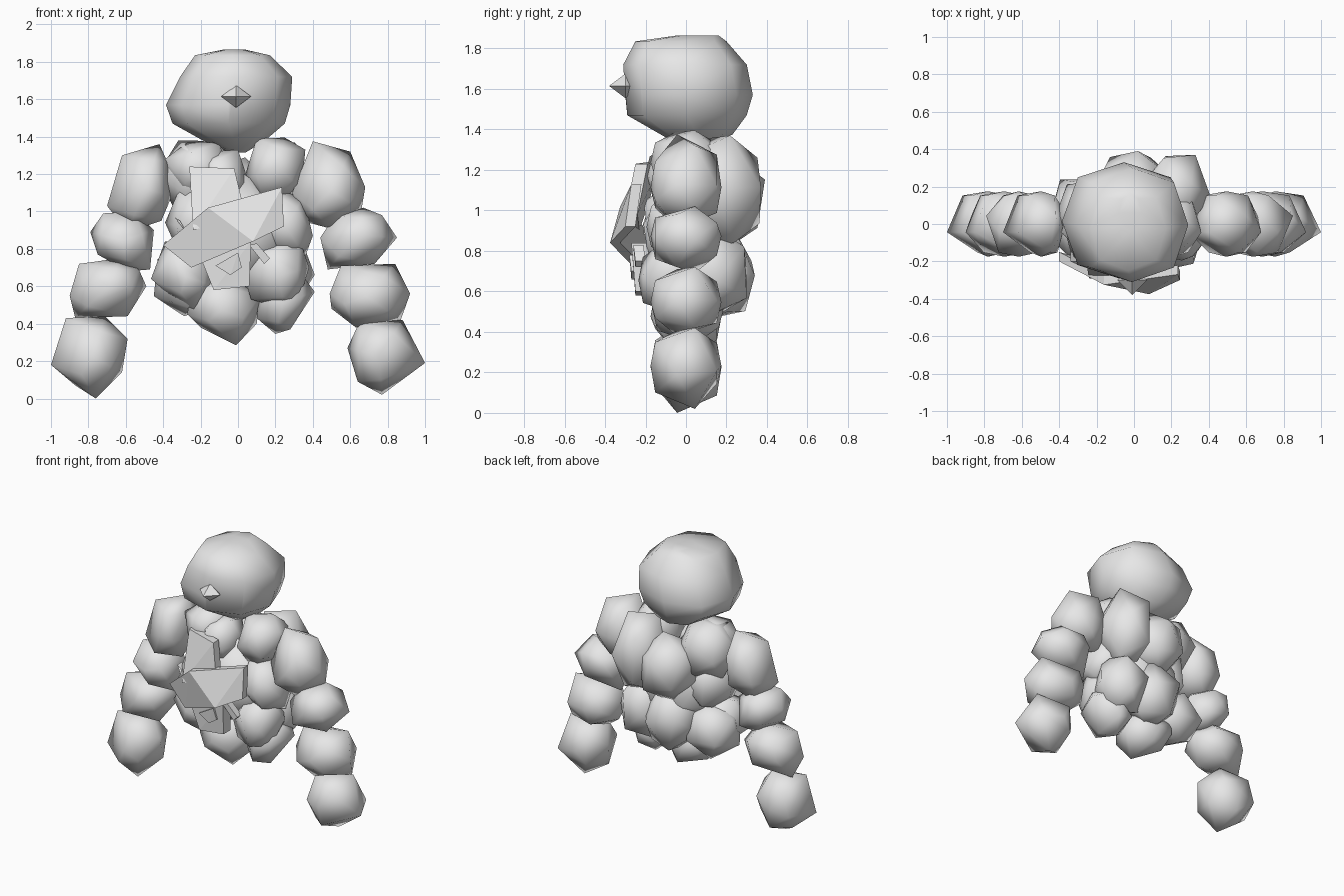
import bpy, bmesh, math, random
from mathutils import Vector, Euler

cube = bpy.data.objects.get("Cube")
if cube:
    bpy.data.objects.remove(cube, do_unlink=True)

rng = random.Random(4)

stone = bpy.data.materials.new("pale grey stone")
stone.use_nodes = True
colour = (0.8, 0.8, 0.8, 1)
stone.diffuse_color = colour
stone.node_tree.nodes["Principled BSDF"].inputs["Base Color"].default_value = colour


def finish(name, bm, smooth):
    """Turn a bmesh into a named stone object."""
    bmesh.ops.recalc_face_normals(bm, faces=bm.faces)
    for face in bm.faces:
        face.smooth = smooth
    mesh = bpy.data.meshes.new(name)
    bm.to_mesh(mesh)
    bm.free()
    mesh.materials.append(stone)
    obj = bpy.data.objects.new(name, mesh)
    bpy.context.scene.collection.objects.link(obj)
    return obj


def rock(name, xs, ys, zs):
    """Rough twenty-sided boulder fitted to the given ranges."""
    bm = bmesh.new()
    bmesh.ops.create_icosphere(bm, subdivisions=1, radius=1)
    turn = Euler([rng.uniform(0, math.tau) for _ in range(3)]).to_matrix()
    for v in bm.verts:
        v.co = turn @ v.co * rng.uniform(0.96, 1.04)
    for axis, (low, high) in enumerate((xs, ys, zs)):
        values = [v.co[axis] for v in bm.verts]
        start, span = min(values), max(values) - min(values)
        for v in bm.verts:
            v.co[axis] = low + (v.co[axis] - start) / span * (high - low)
    return finish(name, bm, True)


def hull(name, points, smooth=False):
    """Convex solid around a few points."""
    bm = bmesh.new()
    for p in points:
        bm.verts.new(p)
    result = bmesh.ops.convex_hull(bm, input=bm.verts)
    loose = {g for g in result["geom_interior"] if isinstance(g, bmesh.types.BMVert)}
    bmesh.ops.delete(bm, geom=list(loose), context="VERTS")
    bmesh.ops.dissolve_limit(bm, angle_limit=math.radians(1),
                             verts=bm.verts, edges=bm.edges)
    return finish(name, bm, smooth)


def slab(name, corners, depth):
    """Flat stone plate given by its front corners and its thickness."""
    back = Vector((0, depth, 0))
    front = [Vector(c) for c in corners]
    return hull(name, front + [c + back for c in front])


def boulder(name, outline, y=0, half=0.175):
    """Rounded boulder with a given front outline, bulging to front and back."""
    rim = [Vector((x, y, z)) for x, z in outline]
    centre = sum(rim, Vector()) / len(rim)
    points = [centre + Vector((0, s * half, 0)) for s in (-1, 1)]
    for i, p in enumerate(rim):
        side = half if i % 2 else -half
        points.append(p + Vector((0, side * 0.25, 0)))
        points.append(centre.lerp(p, 0.62) - Vector((0, side * 0.87, 0)))
    return hull(name, points, smooth=True)


# Head: faceted boulder lofted from uneven rings (z, x range, y range)
head_rings = [
    (1.315, (-0.04, 0.04), (-0.02, 0.08)),
    (1.375, (-0.18, 0.14), (-0.12, 0.23)),
    (1.47, (-0.35, 0.25), (-0.29, 0.30)),
    (1.57, (-0.385, 0.28), (-0.30, 0.33)),
    (1.72, (-0.31, 0.29), (-0.31, 0.30)),
    (1.835, (-0.23, 0.17), (-0.25, 0.20)),
    (1.865, (-0.08, 0.04), (-0.04, 0.16)),
]
points = []
sides = 8
for z, (x0, x1), (y0, y1) in head_rings:
    for i in range(sides):
        a = math.tau * i / sides
        # slightly squared-off oval
        c, s = (math.copysign(abs(f) ** 0.85, f) for f in (math.cos(a), math.sin(a)))
        points.append(((x0 + x1) / 2 + (x1 - x0) / 2 * c,
                       (y0 + y1) / 2 + (y1 - y0) / 2 * s, z))
hull("head", points, smooth=True)

# Nose: small pointed gem
nose = Vector((-0.01, -0.3, 1.615))
hull("nose", [nose + Vector(d) for d in (
    (-0.08, 0, 0), (0.08, 0, 0), (0, -0.08, 0),
    (0, 0.08, 0), (0, 0, 0.06), (0, 0, -0.06))])

# Arms: chains of four boulders with their front outlines
boulder("right_shoulder", [(-0.62, 1.3), (-0.42, 1.36), (-0.38, 1.27), (-0.355, 1.08),
                           (-0.41, 0.95), (-0.59, 0.89), (-0.7, 1.03)])
boulder("right_upper_arm", [(-0.72, 0.99), (-0.79, 0.89), (-0.75, 0.77), (-0.59, 0.68),
                            (-0.47, 0.69), (-0.45, 0.9), (-0.55, 1.0)])
boulder("right_forearm", [(-0.85, 0.72), (-0.63, 0.75), (-0.53, 0.69), (-0.49, 0.6),
                          (-0.59, 0.44), (-0.87, 0.43), (-0.9, 0.55)])
boulder("right_hand", [(-0.92, 0.43), (-0.71, 0.44), (-0.59, 0.32), (-0.62, 0.14),
                       (-0.76, 0), (-0.87, 0.07), (-1, 0.18)])
boulder("left_shoulder", [(0.4, 1.375), (0.6, 1.32), (0.68, 1.13), (0.66, 1.01),
                          (0.49, 0.91), (0.34, 0.95), (0.29, 1.1)])
boulder("left_upper_arm", [(0.52, 0.98), (0.67, 1.02), (0.77, 0.98), (0.85, 0.86),
                           (0.73, 0.72), (0.48, 0.69), (0.44, 0.86)])
boulder("left_forearm", [(0.55, 0.71), (0.84, 0.72), (0.92, 0.56), (0.87, 0.42),
                         (0.63, 0.38), (0.5, 0.48), (0.49, 0.56)])
boulder("left_hand", [(0.65, 0.41), (0.88, 0.42), (1, 0.19), (0.77, 0.02),
                      (0.64, 0.09), (0.585, 0.27)])

# Back boulders
for name, *ranges in (
    ("back_upper_left", (0.04, 0.41), (-0.02, 0.37), (0.82, 1.37)),
    ("back_upper_middle", (-0.21, 0.20), (0.0, 0.39), (0.81, 1.29)),
    ("back_upper_right", (-0.43, 0.0), (-0.12, 0.23), (0.99, 1.38)),
    ("back_lower_left", (0.04, 0.41), (-0.06, 0.30), (0.47, 0.91)),
    ("back_lower_middle", (-0.21, 0.19), (-0.02, 0.34), (0.46, 0.90)),
    ("back_lower_right", (-0.45, -0.08), (-0.10, 0.24), (0.44, 0.83)),
    ("torso_core", (-0.3, 0.3), (-0.21, 0.25), (0.55, 1.2)),
    ("chest_right", (-0.39, -0.03), (-0.21, 0.2), (0.74, 1.14)),
):
    rock(name, *ranges)

# Chest and belly boulders with their front outlines
boulder("chest_upper_right", [(-0.39, 1.28), (-0.27, 1.37), (-0.1, 1.37), (-0.05, 1.2),
                              (-0.12, 1.06), (-0.33, 1.1)])
boulder("chest_upper_middle", [(-0.22, 1.22), (-0.15, 1.32), (0, 1.33), (0.06, 1.15),
                               (-0.05, 1), (-0.2, 1.05)], -0.04, 0.16)
boulder("chest_upper_left", [(0.1, 1.39), (0.25, 1.395), (0.36, 1.33), (0.34, 1.12),
                             (0.15, 1.02), (0.03, 1.17)])
boulder("chest_left", [(0.4, 0.87), (0.35, 1.08), (0.15, 1.13), (0.07, 0.92),
                       (0.2, 0.75), (0.36, 0.76)], -0.02)
boulder("belly_right", [(-0.465, 0.64), (-0.32, 0.51), (-0.23, 0.47), (-0.12, 0.6),
                        (-0.15, 0.85), (-0.39, 0.84)], -0.02)
boulder("belly_left", [(0.07, 0.53), (0.25, 0.475), (0.33, 0.53), (0.38, 0.7),
                       (0.33, 0.85), (0.12, 0.84), (0.03, 0.66)], -0.06)
boulder("hip_middle", [(-0.27, 0.45), (-0.2, 0.38), (-0.01, 0.285), (0.1, 0.4),
                       (0.12, 0.55), (-0.1, 0.68), (-0.26, 0.58)])
boulder("hip_left", [(0.1, 0.43), (0.2, 0.345), (0.28, 0.37), (0.41, 0.57),
                     (0.33, 0.68), (0.12, 0.66)], 0.01)

# Chest plates: upright slab, folded slab across it, lower slab
slab("upright_plate", [(-0.26, -0.18, 1.24), (-0.02, -0.25, 1.23),
                       (0.04, -0.30, 0.98), (-0.24, -0.29, 0.90)], 0.06)
slab("crossing_plate_right", [(-0.40, -0.20, 0.82), (-0.16, -0.325, 1.02),
                              (0.08, -0.375, 0.84), (-0.25, -0.24, 0.70)], 0.05)
slab("crossing_plate_left", [(-0.16, -0.325, 1.02), (0.235, -0.27, 1.13),
                             (0.245, -0.30, 0.92), (0.08, -0.375, 0.84)], 0.05)
slab("lower_plate", [(-0.22, -0.25, 0.80), (0.07, -0.27, 0.84),
                     (0.06, -0.25, 0.60), (-0.13, -0.25, 0.58)], 0.08)

# Small shards beside the plates
slab("left_shard", [(0.06, -0.26, 0.82), (0.10, -0.26, 0.83),
                    (0.17, -0.25, 0.75), (0.14, -0.25, 0.72)], 0.05)
slab("right_shard", [(-0.34, -0.20, 0.97), (-0.31, -0.20, 0.95),
                     (-0.27, -0.23, 0.88)], 0.05)
slab("lower_shard", [(-0.12, -0.27, 0.71), (0.0, -0.28, 0.78),
                     (0.02, -0.27, 0.70), (-0.04, -0.27, 0.66)], 0.04)
